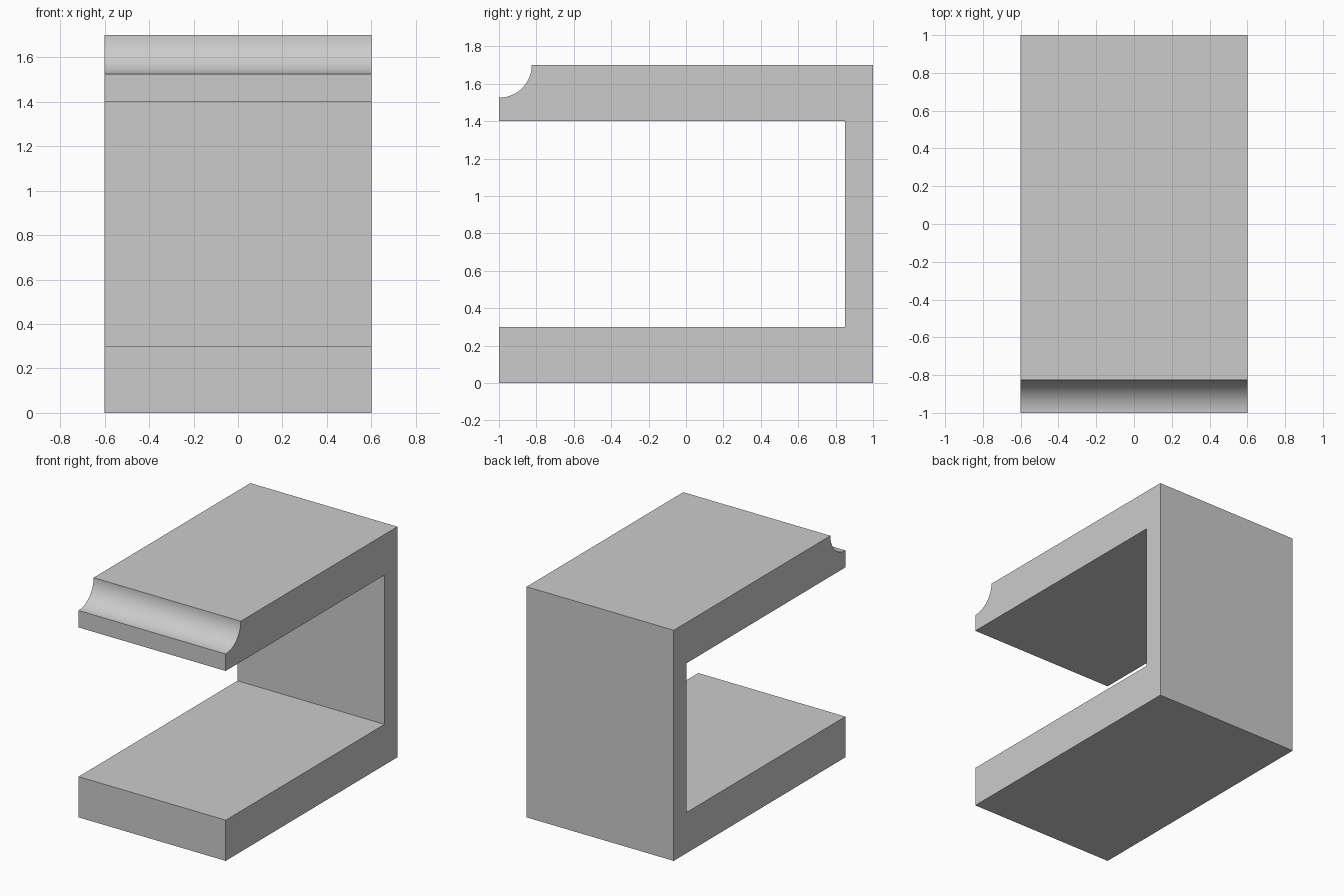
import bpy
import bmesh
import math

cube = bpy.data.objects.get("Cube")
if cube:
    bpy.data.objects.remove(cube, do_unlink=True)

HALF_WIDTH = 0.6
HEIGHT = 1.7
COVE_RADIUS = 0.175
COVE_STEPS = 24

# Single flat grey
grey = bpy.data.materials.new("plain_grey")
grey.use_nodes = True
grey.diffuse_color = (0.6, 0.6, 0.6, 1)
grey.node_tree.nodes["Principled BSDF"].inputs["Base Color"].default_value = grey.diffuse_color

# Side profile (y, z): C-shaped bracket, open to the front
profile = [(-1, 0), (1, 0), (1, HEIGHT)]

# Concave quarter-round along the upper front edge
for i in range(COVE_STEPS + 1):
    a = math.pi / 2 * i / COVE_STEPS
    profile.append((-1 + COVE_RADIUS * math.cos(a), HEIGHT - COVE_RADIUS * math.sin(a)))

# Front of the upper arm, inner opening, front of the lower arm
profile += [(-1, 1.4), (0.85, 1.4), (0.85, 0.3), (-1, 0.3)]

# Extrude the profile across the width
bm = bmesh.new()
side = bm.faces.new([bm.verts.new((-HALF_WIDTH, y, z)) for y, z in profile])
result = bmesh.ops.extrude_face_region(bm, geom=[side], use_keep_orig=True)
moved = [v for v in result["geom"] if isinstance(v, bmesh.types.BMVert)]
bmesh.ops.translate(bm, verts=moved, vec=(2 * HALF_WIDTH, 0, 0))
bmesh.ops.recalc_face_normals(bm, faces=bm.faces)

mesh = bpy.data.meshes.new("bracket")
bm.to_mesh(mesh)
bm.free()
mesh.materials.append(grey)
bracket = bpy.data.objects.new("bracket", mesh)
bpy.context.collection.objects.link(bracket)

# Smooth cove, crisp corners
bpy.ops.object.select_all(action="DESELECT")
bracket.select_set(True)
bpy.context.view_layer.objects.active = bracket
bpy.ops.object.shade_smooth_by_angle(angle=math.radians(30))
